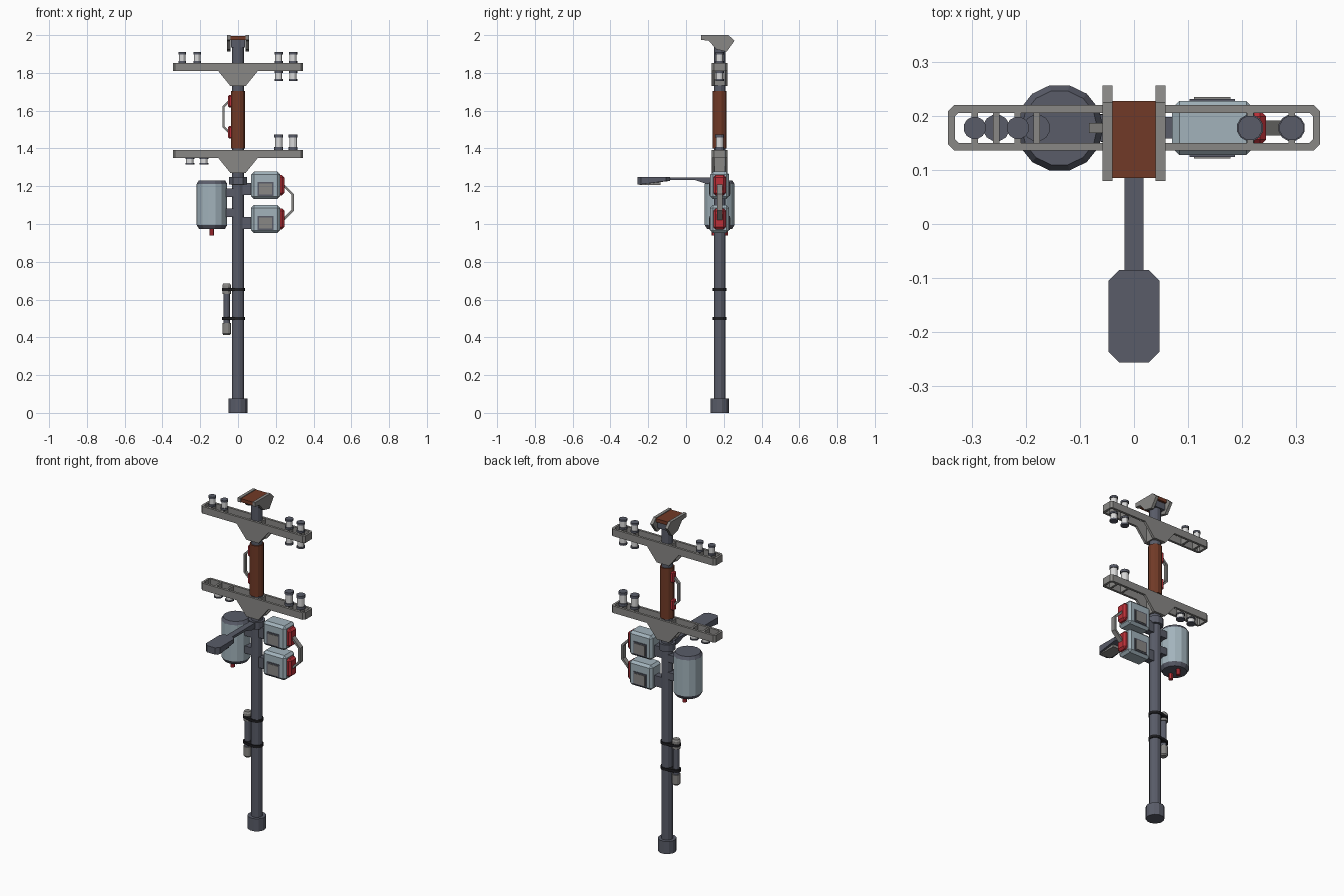
import bpy, bmesh, math
from mathutils import Matrix, Vector

cube = bpy.data.objects.get("Cube")
if cube:
    bpy.data.objects.remove(cube)

PY = 0.178  # depth of the pole axis


def material(name, r, g, b):
    m = bpy.data.materials.new(name)
    m.use_nodes = True
    m.diffuse_color = (r, g, b, 1)
    bsdf = next(n for n in m.node_tree.nodes if n.type == 'BSDF_PRINCIPLED')
    bsdf.inputs["Base Color"].default_value = (r, g, b, 1)
    return m


SLATE = material("slate", 0.10, 0.107, 0.14)
GREY = material("grey metal", 0.25, 0.245, 0.235)
RUST = material("rust brown", 0.165, 0.042, 0.02)
BLUE = material("pale blue", 0.36, 0.45, 0.50)
RED = material("red", 0.50, 0.03, 0.04)
WHITE = material("white ceramic", 0.70, 0.70, 0.70)
BLACK = material("black strap", 0.012, 0.012, 0.014)


def finish(name, bm, mat):
    bmesh.ops.recalc_face_normals(bm, faces=bm.faces)
    mesh = bpy.data.meshes.new(name)
    bm.to_mesh(mesh)
    bm.free()
    mesh.materials.append(mat)
    ob = bpy.data.objects.new(name, mesh)
    bpy.context.collection.objects.link(ob)
    return ob


def cyl(name, mat, r, z0, z1, x=0, y=PY, top=None, n=12):
    bm = bmesh.new()
    at = Matrix.Translation((x, y, (z0 + z1) / 2)) @ Matrix.Rotation(math.pi / n, 4, 'Z')
    bmesh.ops.create_cone(bm, cap_ends=True, segments=n, radius1=r,
                          radius2=r if top is None else top, depth=z1 - z0, matrix=at)
    return finish(name, bm, mat)


def box(name, mat, xs, ys, zs, bevel=0):
    bm = bmesh.new()
    bmesh.ops.create_cube(bm, size=1)
    for v in bm.verts:
        v.co = [(a + b) / 2 + c * (b - a) for c, (a, b) in zip(v.co, (xs, ys, zs))]
    if bevel:
        bmesh.ops.bevel(bm, geom=bm.edges[:], offset=bevel, segments=1, affect='EDGES')
    return finish(name, bm, mat)


def prism(name, mat, pts, axis, lo, hi):
    """Extrude a 2D outline along the given axis (0, 1 or 2)."""
    bm = bmesh.new()

    def place(p, d):
        c = list(p)
        c.insert(axis, d)
        return c
    a, b = ([bm.verts.new(place(p, d)) for p in pts] for d in (lo, hi))
    bm.faces.new(a)
    bm.faces.new(b)
    for i in range(len(pts)):
        j = (i + 1) % len(pts)
        bm.faces.new((a[i], a[j], b[j], b[i]))
    return finish(name, bm, mat)


def octagon(hx, hy, c, cy=PY):
    corner = [(hx, hy - c), (hx - c, hy)]
    quarter = corner + [(-x, y) for x, y in reversed(corner)]
    return [(x, cy + y) for x, y in quarter] + [(-x, cy - y) for x, y in quarter]


def ring(name, mat, outer, inner, z0, z1):
    bm = bmesh.new()
    loops = [[bm.verts.new((x, y, z)) for x, y in pts]
             for pts, z in ((outer, z0), (outer, z1), (inner, z1), (inner, z0))]
    n = len(outer)
    for k in range(4):
        p, q = loops[k], loops[(k + 1) % 4]
        for i in range(n):
            j = (i + 1) % n
            bm.faces.new((p[i], p[j], q[j], q[i]))
    return finish(name, bm, mat)


def insulator(name, x, z0, z1, r):
    lo, hi = min(z0, z1), max(z0, z1)
    cap = (hi - lo) * 0.2
    cyl(name + "_lower_cap", SLATE, r, lo, lo + cap, x)
    cyl(name + "_body", WHITE, r * 0.82, lo + cap, hi - cap, x)
    cyl(name + "_upper_cap", SLATE, r, hi - cap, hi, x)


def handle(name, x0, x1, z0, z1, t, w):
    """Bent grab bar from x0 out to x1 and back."""
    d, s = abs(x1 - x0), (1 if x1 > x0 else -1)
    outer = [(x0, z0), (x1, z0 + d), (x1, z1 - d), (x0, z1)]
    inner = [(x0, z1 - t * 1.3), (x1 - s * t, z1 - d - t * 0.4),
             (x1 - s * t, z0 + d + t * 0.4), (x0, z0 + t * 1.3)]
    prism(name, GREY, outer + inner, 1, PY - w / 2, PY + w / 2)


# Pole, foot, collar and sleeve
cyl("pole", SLATE, 0.032, 0, 1.975)
cyl("pole_foot", SLATE, 0.051, 0, 0.075)
cyl("pole_collar", SLATE, 0.046, 1.208, 1.25)
cyl("sleeve", RUST, 0.039, 1.40, 1.705)
for i, z in enumerate((1.485, 1.65)):
    box(f"sleeve_lug_{i}", RED, (-0.053, -0.025), (PY - 0.016, PY + 0.016),
        (z - 0.033, z + 0.033), 0.007)
handle("sleeve_handle", -0.045, -0.083, 1.475, 1.66, 0.012, 0.018)

# Pole head: two cheek plates around a brown saddle
cheek = [(0.08, 2.0), (0.225, 2.0), (0.257, 1.97), (0.215, 1.912),
         (0.16, 1.925), (0.12, 1.97), (0.08, 1.975)]
for side, s in (("left", 1), ("right", -1)):
    prism(f"head_cheek_{side}", GREY, cheek, 0, s * 0.04, s * 0.058)
box("head_saddle", RUST, (-0.04, 0.04), (0.085, 0.228), (1.975, 1.996))
box("head_block", SLATE, (-0.038, 0.038), (0.15, 0.215), (1.935, 1.975))

# Crossarms: open frames with rungs and gusset plates
arms = {"upper": (1.81, 1.852, (-0.295, -0.215, 0.215, 0.292)),
        "lower": (1.35, 1.392, (-0.255, -0.18, 0.215, 0.292))}
for label, (z0, z1, rungs) in arms.items():
    ring(f"{label}_arm_frame", GREY, octagon(0.345, 0.042, 0.012),
         octagon(0.332, 0.028, 0.007), z0, z1)
    gusset = [(-0.105, z0), (0.105, z0), (0.04, z0 - 0.08), (-0.04, z0 - 0.08)]
    for side, s in (("front", -1), ("back", 1)):
        prism(f"{label}_arm_gusset_{side}", GREY, gusset, 1,
              PY + s * 0.028, PY + s * 0.042)
    box(f"{label}_arm_clamp", GREY, (-0.038, 0.038), (PY - 0.035, PY + 0.035),
        (z0 - 0.078, z1 - 0.004))
    for i, x in enumerate(rungs):
        box(f"{label}_arm_rung_{i}", GREY, (x - 0.006, x + 0.006),
            (PY - 0.03, PY + 0.03), (z0, z1 - 0.002))

# Insulators
for i, x in enumerate((-0.295, -0.215)):
    insulator(f"upper_right_insulator_{i}", x, 1.852, 1.91, 0.021)
for i, x in enumerate((0.215, 0.292)):
    insulator(f"upper_left_insulator_{i}", x, 1.852, 1.91, 0.023)
    insulator(f"hanging_left_insulator_{i}", x, 1.81, 1.757, 0.023)
    insulator(f"lower_left_insulator_{i}", x, 1.392, 1.475, 0.025)
for i, x in enumerate((-0.255, -0.18)):
    insulator(f"hanging_right_insulator_{i}", x, 1.35, 1.315, 0.025)

# Transformer drum with lid, base and terminals
TX = -0.138
cyl("drum_body", BLUE, 0.081, 0.995, 1.212, TX, n=14)
cyl("drum_lid", SLATE, 0.081, 1.212, 1.23, TX, top=0.07, n=14)
cyl("drum_base", SLATE, 0.068, 0.973, 0.995, TX, top=0.081, n=14)
for i, dy in enumerate((-0.032, 0.032)):
    cyl(f"drum_terminal_{i}", RED, 0.013, 0.94, 0.975, TX, PY + dy, n=8)
for i, z in enumerate((1.06, 1.165)):
    box(f"drum_bracket_{i}", SLATE, (-0.075, 0), (PY - 0.025, PY + 0.025),
        (z - 0.022, z + 0.022))

# Switch boxes with inset panels, red end plates and shared handle
for label, z0, z1 in (("upper", 1.132, 1.277), ("lower", 0.952, 1.10)):
    zc = z0 + 0.053
    box(f"{label}_switch_box", BLUE, (0.07, 0.222), (0.128, 0.228), (z0, z1), 0.014)
    for side, y, s in (("front", 0.128, -1), ("back", 0.228, 1)):
        box(f"{label}_switch_frame_{side}", SLATE, (0.103, 0.187),
            (y, y + s * 0.004), (zc - 0.038, zc + 0.038))
        box(f"{label}_switch_panel_{side}", GREY, (0.111, 0.179),
            (y, y + s * 0.007), (zc - 0.03, zc + 0.03))
    box(f"{label}_switch_red_plate", RED, (0.205, 0.245), (PY - 0.033, PY + 0.033),
        (z0 + 0.02, z1 - 0.018), 0.012)
    box(f"{label}_switch_bracket", SLATE, (0, 0.075), (PY - 0.02, PY + 0.02),
        (zc - 0.032, zc + 0.032))
handle("switch_handle", 0.24, 0.297, 1.015, 1.215, 0.013, 0.028)

# Street lamp on a front arm
prism("lamp_arm", SLATE, [(PY, 1.247), (-0.09, 1.247), (-0.09, 1.232), (0.05, 1.232),
                          (0.10, 1.215), (PY, 1.215)], 0, -0.018, 0.018)
head = prism("lamp_head", SLATE, octagon(0.047, 0.086, 0.02, -0.171), 2, 1.21, 1.25)
for v in head.data.vertices:
    if v.co.z < 1.22 and v.co.y > -0.12:
        v.co.z = 1.228
box("lamp_lens", GREY, (-0.034, 0.034), (-0.245, -0.135), (1.206, 1.222))

# Side conduit strapped to the pole
CX = -0.06
cyl("conduit", SLATE, 0.017, 0.45, 0.66, CX)
cyl("conduit_top_cap", GREY, 0.024, 0.63, 0.675, CX)
cyl("conduit_top_cap_rim", GREY, 0.024, 0.675, 0.685, CX, top=0.018)
cyl("conduit_bottom_cap", GREY, 0.024, 0.42, 0.475, CX)
cyl("conduit_bottom_cap_rim", GREY, 0.018, 0.412, 0.42, CX, top=0.024)
for i, z in enumerate((0.5, 0.652)):
    bm = bmesh.new()
    for x, r in ((0, 0.037), (CX, 0.026)):
        bmesh.ops.create_cone(bm, cap_ends=True, segments=12, radius1=r, radius2=r,
                              depth=0.016, matrix=Matrix.Translation(Vector((x, PY, z))))
    bmesh.ops.delete(bm, geom=bm.faces[:] + bm.edges[:], context='EDGES_FACES')
    if not bm.verts:
        for x, r in ((0, 0.037), (CX, 0.026)):
            for k in range(24):
                a = k // 2 * math.pi / 6
                bm.verts.new((x + r * math.cos(a), PY + r * math.sin(a),
                              z + 0.008 * (-1) ** k))
    hull = bmesh.ops.convex_hull(bm, input=bm.verts[:])
    bmesh.ops.delete(bm, geom=[v for v in bm.verts if not v.link_faces], context='VERTS')
    finish(f"conduit_strap_{i}", bm, BLACK)
